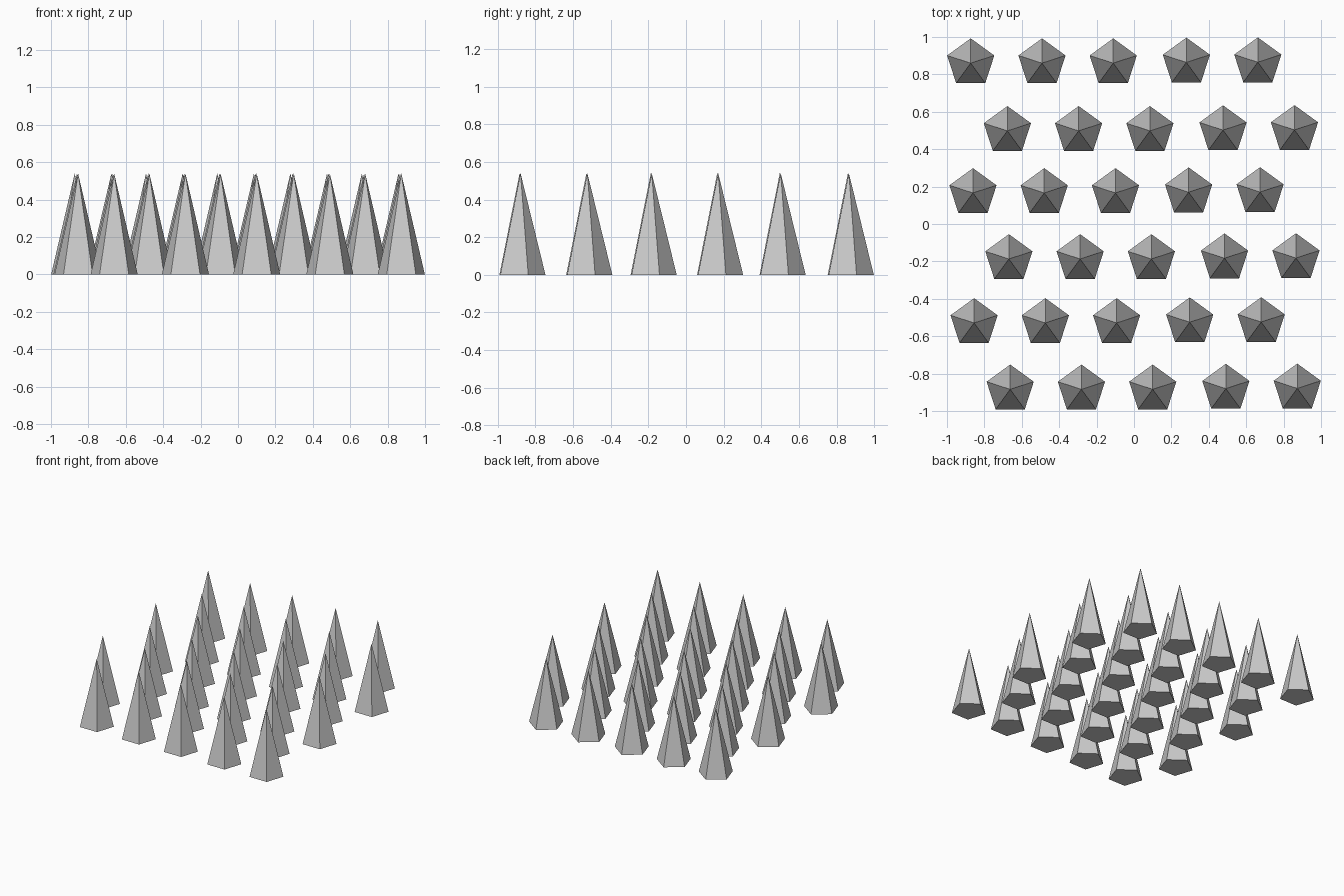
import bpy, math

if "Cube" in bpy.data.objects:
    bpy.data.objects.remove(bpy.data.objects["Cube"])

R, H = 0.1325, 0.54  # base radius and height of one spike

# One shared five-sided pyramid, a corner pointing to the back, closed base
ring = [(-R * math.sin(i * math.tau / 5), R * math.cos(i * math.tau / 5), 0) for i in range(5)]
faces = [(i, (i + 1) % 5, 5) for i in range(5)] + [(4, 3, 2, 1, 0)]
mesh = bpy.data.meshes.new("spike")
mesh.from_pydata(ring + [(0, 0, H)], [], faces)
mesh.update()

# Staggered rows: (x of first spike, y of row), back to front
rows = [(-0.873, 0.860), (-0.677, 0.498), (-0.861, 0.166),
        (-0.669, -0.187), (-0.855, -0.529), (-0.662, -0.884)]
# Offsets along a row; the two right-hand columns sit slightly further back
cols = [(0, 0), (0.381, 0), (0.762, 0), (1.153, 0.004), (1.535, 0.005)]

for r, (x, y) in enumerate(rows):
    for c, (dx, dy) in enumerate(cols):
        ob = bpy.data.objects.new(f"spike_row{r + 1}_{c + 1}", mesh)
        ob.location = (x + dx, y + dy, 0)
        bpy.context.collection.objects.link(ob)
